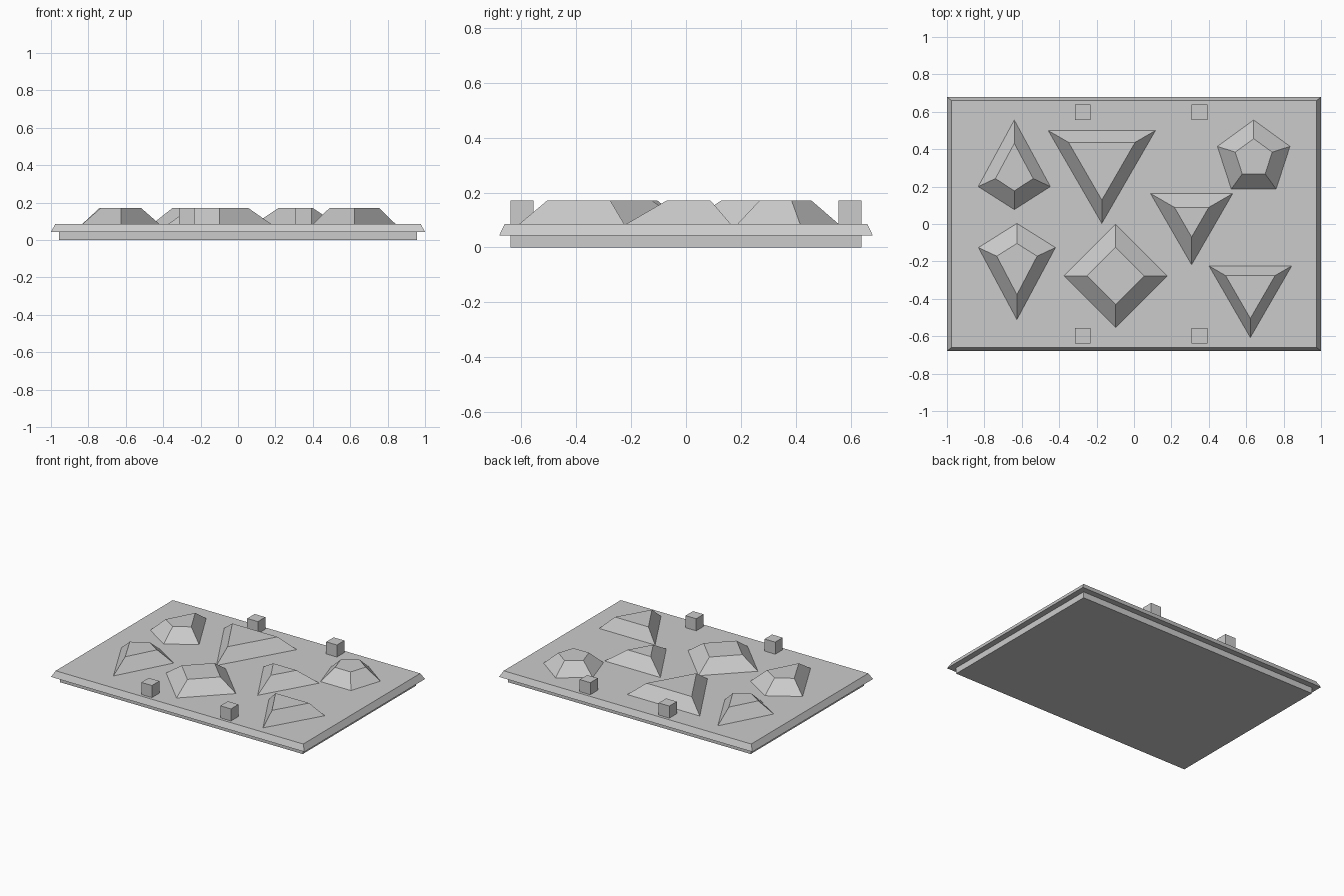
import bpy, bmesh, math

if "Cube" in bpy.data.objects:
    bpy.data.objects.remove(bpy.data.objects["Cube"])

grey = bpy.data.materials.new("plain grey")
grey.diffuse_color = (0.6, 0.6, 0.6, 1)
grey.use_nodes = True
grey.node_tree.nodes["Principled BSDF"].inputs["Base Color"].default_value = grey.diffuse_color

TOP, CAP = 0.085, 0.171      # plate surface and boss height


def loft(name, rings, close_bottom=False):
    """Skin matching rings of (points, z) and cap the last one."""
    bm = bmesh.new()
    loops = [[bm.verts.new((x, y, z)) for x, y in pts] for pts, z in rings]
    for a, b in zip(loops, loops[1:]):
        for i in range(len(a)):
            j = (i + 1) % len(a)
            bm.faces.new((a[i], a[j], b[j], b[i]))
    bm.faces.new(loops[-1])
    if close_bottom:
        bm.faces.new(loops[0][::-1])
    mesh = bpy.data.meshes.new(name)
    bm.to_mesh(mesh)
    bm.free()
    mesh.materials.append(grey)
    obj = bpy.data.objects.new(name, mesh)
    bpy.context.collection.objects.link(obj)
    return obj


def rect(cx, cy, hx, hy):
    return [(cx - hx, cy - hy), (cx + hx, cy - hy), (cx + hx, cy + hy), (cx - hx, cy + hy)]


def polygon(cx, cy, n, r, start):
    return [(cx + r * math.cos(math.radians(start + 360 * i / n)),
             cy + r * math.sin(math.radians(start + 360 * i / n))) for i in range(n)]


def kite(cx, low, mid, high, half):
    return [(cx, low), (cx + half, mid), (cx, high), (cx - half, mid)]


# Stepped plate with an overhanging, bevelled upper slab
loft("base_plate", [(rect(0, 0, 0.958, 0.638), 0), (rect(0, 0, 0.958, 0.638), 0.043),
                    (rect(0, 0, 1.0, 0.68), 0.043), (rect(0, 0, 0.977, 0.66), TOP)], True)

# Four square locating pegs
for x in (-0.274, 0.35):
    for y in (-0.597, 0.597):
        sq = rect(x, y, 0.042, 0.042)
        loft("locating_peg", [(sq, TOP), (sq, CAP)])

# Regular tapered bosses: name, centre, sides, base radius, top radius, start angle
for name, x, y, n, r0, r1, a in [
        ("large_triangle_boss", -0.172, 0.334, 3, 0.331, 0.206, -90),
        ("steep_triangle_boss", 0.622, -0.352, 3, 0.255, 0.153, -90),
        ("shallow_triangle_boss", 0.308, 0.036, 3, 0.254, 0.106, -90),
        ("square_boss", -0.098, -0.277, 4, 0.276, 0.153, -90),
        ("pentagon_boss", 0.640, 0.352, 5, 0.204, 0.104, 90)]:
    loft(name, [(polygon(x, y, n, r0, a), TOP), (polygon(x, y, n, r1, a), CAP)])

# Kite-shaped tapered bosses
loft("upper_kite_boss", [(kite(-0.640, 0.077, 0.200, 0.556, 0.193), TOP),
                         (kite(-0.640, 0.177, 0.243, 0.431, 0.101), CAP)])
loft("lower_kite_boss", [(kite(-0.626, -0.511, -0.126, 0.003, 0.206), TOP),
                         (kite(-0.626, -0.378, -0.172, -0.104, 0.108), CAP)])
